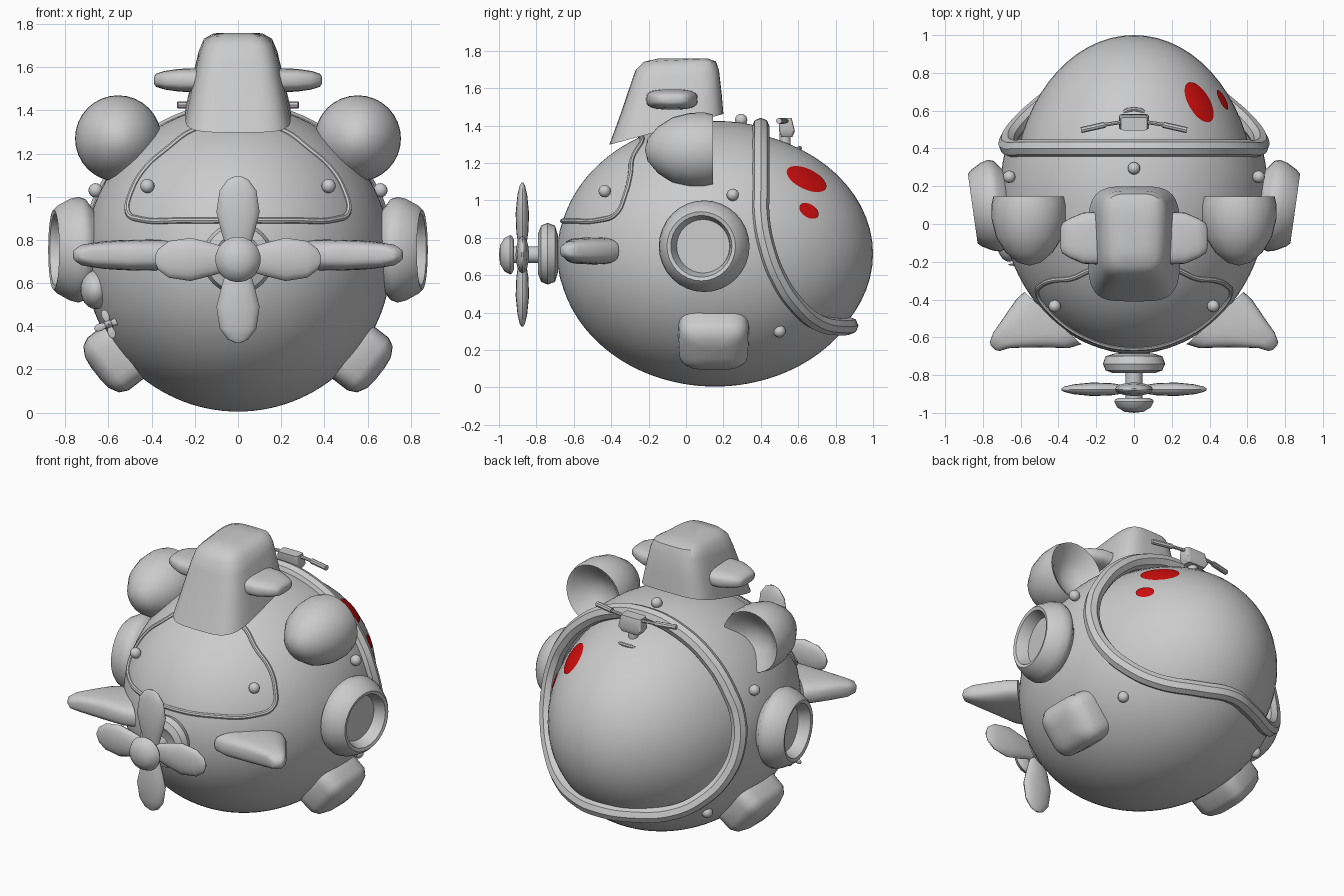
import bpy, bmesh
from math import sin, cos, pi, sqrt, copysign
from mathutils import Matrix, Vector

cube = bpy.data.objects.get("Cube")
if cube:
    bpy.data.objects.remove(cube)


def material(name, rgb):
    m = bpy.data.materials.new(name)
    m.use_nodes = True
    m.diffuse_color = (*rgb, 1)
    m.node_tree.nodes["Principled BSDF"].inputs["Base Color"].default_value = (*rgb, 1)
    return m


GREY = material("plain grey", (0.6, 0.6, 0.6))
RED = material("red", (0.65, 0.004, 0.004))
MIRROR = Matrix.Scale(-1, 4, (1, 0, 0))
SIDES = (("left", Matrix()), ("right", MIRROR))
CENTRE, HULL, GLASS = Vector((0, 0.155, 0.715)), (0.71, 0.84, 0.71), (0.64, 0.845, 0.665)


def smooth(ob, mat):
    ob.data.materials.append(mat)
    bpy.ops.object.select_all(action="DESELECT")
    ob.select_set(True)
    bpy.context.view_layer.objects.active = ob
    bpy.ops.object.shade_smooth_by_angle(angle=0.75)
    return ob


def finish(name, bm, place=Matrix(), mat=GREY):
    bm.transform(place)
    bmesh.ops.recalc_face_normals(bm, faces=bm.faces[:])
    mesh = bpy.data.meshes.new(name)
    bm.to_mesh(mesh)
    bm.free()
    ob = bpy.data.objects.new(name, mesh)
    bpy.context.collection.objects.link(ob)
    return smooth(ob, mat)


def frame(origin, axis, u):
    """Placement with local z along axis and local x along u."""
    z = Vector(axis).normalized()
    x = Vector(u)
    x = (x - z * x.dot(z)).normalized()
    m = Matrix((x, z.cross(x), z)).transposed().to_4x4()
    m.translation = origin
    return m


def ball(name, loc, radii, place=Matrix(), segments=24):
    bm = bmesh.new()
    bmesh.ops.create_uvsphere(bm, u_segments=segments, v_segments=segments // 2, radius=1)
    bm.transform(Matrix.Translation(loc) @ Matrix.Diagonal((*radii, 1)))
    return finish(name, bm, place)


def lathe(name, profile, place, mat=GREY, steps=32):
    bm = bmesh.new()
    vs = [bm.verts.new((r, 0, h)) for r, h in profile]
    es = [bm.edges.new(p) for p in zip(vs, vs[1:])]
    bmesh.ops.spin(bm, geom=vs + es, cent=(0, 0, 0), axis=(0, 0, 1), angle=2 * pi, steps=steps)
    bmesh.ops.remove_doubles(bm, verts=bm.verts[:], dist=1e-4)
    return finish(name, bm, place, mat)


def loft(name, sections, place, power=4, tilt=0, n=28):
    """Rounded sections (height, u, v, half width, half depth)."""
    bm = bmesh.new()
    rings = []
    for i, (h, u, v, ru, rv) in enumerate(sections):
        slope = tilt * (1 - i / (len(sections) - 1))
        ring = []
        for k in range(n):
            c, s = cos(2 * pi * k / n), sin(2 * pi * k / n)
            a = copysign(abs(c) ** (2 / power), c) * ru
            b = copysign(abs(s) ** (2 / power), s) * rv
            ring.append(bm.verts.new((u + a, v + b, h + slope * b)))
        rings.append(ring)
    for a, b in zip(rings, rings[1:]):
        for k in range(n):
            j = (k + 1) % n
            bm.faces.new((a[k], a[j], b[j], b[k]))
    bm.faces.new(rings[0])
    bm.faces.new(rings[-1])
    return finish(name, bm, place)


def tube(name, points, radius, cyclic=False):
    cu = bpy.data.curves.new(name, "CURVE")
    cu.dimensions = "3D"
    cu.bevel_depth, cu.bevel_resolution, cu.resolution_u = radius, 2, 6
    cu.use_fill_caps = True
    sp = cu.splines.new("BEZIER")
    sp.bezier_points.add(len(points) - 1)
    for bp, p in zip(sp.bezier_points, points):
        bp.co = p
        bp.handle_left_type = bp.handle_right_type = "AUTO"
    sp.use_cyclic_u = cyclic
    ob = bpy.data.objects.new(name, cu)
    bpy.context.collection.objects.link(ob)
    bpy.ops.object.select_all(action="DESELECT")
    ob.select_set(True)
    bpy.context.view_layer.objects.active = ob
    bpy.ops.object.convert(target="MESH")
    return smooth(bpy.context.view_layer.objects.active, GREY)


def hull_offset(axis, a, b):
    """Distance from the hull centre to its skin along axis, given the other two coordinates."""
    i, j = [k for k in range(3) if k != axis]
    rest = 1 - ((a - CENTRE[i]) / HULL[i]) ** 2 - ((b - CENTRE[j]) / HULL[j]) ** 2
    return HULL[axis] * sqrt(max(rest, 0))


def mirrored_loop(half):
    return half + [Vector((-p.x, p.y, p.z)) for p in reversed(half[1:-1])]


# Window rim, given as (y, z) down the side of the hull
rim = [(0.4, 1.395), (0.4, 1.35), (0.4, 1.22), (0.4, 1.05), (0.4, 0.92), (0.43, 0.75),
       (0.5, 0.57), (0.6, 0.43), (0.7, 0.35), (0.82, 0.325), (0.875, 0.33)]
half = [Vector((hull_offset(0, y, z), y, z)) for y, z in rim]
half[0].x = half[-1].x = 0
tube("window_rim", mirrored_loop(half), 0.047, True)


def rim_y(z):
    for (y1, z1), (y2, z2) in zip(rim[:-1], rim[1:-1]):
        if z1 >= z >= z2:
            return y1 + (y2 - y1) * (z1 - z) / (z1 - z2)
    return 0.4 if z > 1 else 9


# Hull, open behind the rim, with the domed window inside
hull = ball("hull", CENTRE, HULL, segments=120)
bm = bmesh.new()
bm.from_mesh(hull.data)
gone = [f for f in bm.faces if f.calc_center_median().y > rim_y(f.calc_center_median().z)]
bmesh.ops.delete(bm, geom=gone, context="FACES")
bm.to_mesh(hull.data)
bm.free()
ball("window_dome", CENTRE, GLASS, segments=64)

# Red spots on the window
for name, spot, size in (("large_spot", (0.35, 0.65, 1.12), 0.122), ("small_spot", (0.47, 0.66, 0.945), 0.06)):
    d = Vector(spot) - CENTRE
    d /= sqrt(sum((d[i] / GLASS[i]) ** 2 for i in range(3)))
    normal = Vector([d[i] / GLASS[i] ** 2 for i in range(3)]).normalized()
    place = frame(CENTRE + d + normal * 0.006, normal, (-0.15, 0.18, -0.12))
    dish = [(size * t, -(size * t) ** 2 / 1.4) for t in (0, 0.35, 0.7, 1)]
    lathe(name, dish, place @ Matrix.Diagonal((1, 0.7, 1, 1)), RED)

# Front hatch outline
hatch = [(0, 0.89), (0.25, 0.89), (0.45, 0.895), (0.51, 0.93), (0.49, 1.03), (0.43, 1.13),
         (0.33, 1.22), (0.2, 1.31), (0, 1.34)]
half = [Vector((x, CENTRE.y - hull_offset(1, x, z), z)) for x, z in hatch]
tube("hatch_outline", mirrored_loop(half), 0.014, True)

# Conning tower
loft("tower", [(1.38, 0, -0.105, 0.245, 0.305), (1.52, 0, -0.08, 0.215, 0.27), (1.66, 0, -0.06, 0.183, 0.236),
               (1.72, 0, -0.055, 0.16, 0.215), (1.75, 0, -0.055, 0.12, 0.17), (1.76, 0, -0.055, 0.06, 0.09)],
     Matrix(), tilt=0.27, n=40)

# Paired parts
for side, flip in SIDES:
    loft(side + "_tower_pod", [(0, 0, 0, 0.14, 0.055), (0.1, 0, 0, 0.135, 0.053), (0.17, 0, 0, 0.105, 0.043),
                               (0.21, 0, 0, 0.08, 0.03), (0.22, 0, 0, 0.05, 0.015)],
         flip @ frame((0.17, -0.075, 1.54), (1, 0, 0), (0, 1, 0)), 3)
    loft(side + "_front_fin", [(-0.03, 0, 0, 0.205, 0.072), (0.03, 0.02, 0, 0.19, 0.071), (0.13, 0.07, 0, 0.125, 0.065),
                               (0.24, 0.12, 0, 0.06, 0.05), (0.29, 0.125, 0, 0.035, 0.03), (0.3, 0.125, 0, 0.015, 0.01)],
         flip @ frame((0.45, -0.52, 0.73), (0.68, -0.74, 0), (0.74, 0.68, 0)), 3)
    loft(side + "_foot", [(-0.03, 0, 0, 0.155, 0.19), (0.06, 0, 0, 0.155, 0.185), (0.1, 0, 0, 0.135, 0.16),
                          (0.125, 0, 0, 0.09, 0.11), (0.132, 0, 0, 0.04, 0.05)],
         flip @ frame((0.555, 0.148, 0.262), (0.79, 0, -0.61), (0.61, 0, 0.79)))
    lathe(side + "_ear", [(0, 0.1), (0.09, 0.07), (0.165, 0), (0.19, -0.015), (0.2, 0.03), (0.198, 0.11),
                          (0.175, 0.2), (0.125, 0.28), (0.06, 0.335), (0, 0.35)],
          flip @ frame((0.555, 0.13, 1.27), (0, -1, 0), (1, 0, 0)))
    lathe(side + "_porthole", [(0.17, -0.06), (0.235, -0.01), (0.245, 0.02), (0.235, 0.06), (0.205, 0.115),
                               (0.185, 0.135), (0.165, 0.13), (0.15, 0.09), (0.143, 0.06), (0, 0.06)],
          flip @ frame((0.72, 0.1, 0.755), (1, -0.14, 0), (0, 0, 1)))
    for name, loc in (("front", (0.42, -0.435, 1.05)), ("side", (0.66, 0.25, 1.03)), ("rear", (0.5, 0.5, 0.3))):
        ball(f"{side}_{name}_rivet", loc, (0.033,) * 3, flip, 16)
ball("top_rivet", (0, 0.295, 1.43), (0.033,) * 3, segments=16)


# Propellers
def propeller(name, origin, scale, turn):
    for k in range(4):
        c, s = cos(turn + k * pi / 2), sin(turn + k * pi / 2)
        loft(f"{name}_blade_{k + 1}", [(0.04, 0, 0, 0.05, 0.02), (0.12, 0, 0, 0.075, 0.032), (0.22, 0, 0, 0.1, 0.036),
                                       (0.32, 0, 0, 0.085, 0.026), (0.37, 0, 0, 0.048, 0.014), (0.385, 0, 0, 0.015, 0.005)],
             frame(origin, (c, 0, s), (-s, 0, c)) @ Matrix.Scale(scale, 4), 2, n=16)


propeller("front", (0, -0.875, 0.71), 1, 0)
propeller("small", (-0.6, -0.215, 0.41), 0.18, 0.35)
ball("small_propeller_hub", (-0.6, -0.17, 0.41), (0.025, 0.07, 0.025), segments=16)
ball("side_motor", (-0.66, -0.08, 0.57), (0.07, 0.12, 0.09))
lathe("propeller_nose", [(0, 0), (0.08, 0), (0.1, 0.01), (0.105, 0.02), (0.09, 0.05), (0.05, 0.074), (0, 0.08)],
      frame((0, -0.92, 0.71), (0, -1, 0), (1, 0, 0)))
lathe("propeller_shaft", [(0, 0), (0.045, 0), (0.045, 0.26), (0, 0.26)],
      frame((0, -0.67, 0.71), (0, -1, 0), (1, 0, 0)), steps=16)
lathe("shaft_collar", [(0, -0.06), (0.1, -0.055), (0.15, -0.04), (0.165, 0), (0.15, 0.035), (0.11, 0.05),
                       (0.075, 0.03), (0, 0.03)], frame((0, -0.74, 0.715), (0, -1, 0), (1, 0, 0)))

# Handlebar behind the rim
loft("handlebar_block", [(0, 0, 0, 0.06, 0.03), (0.03, 0, 0, 0.08, 0.042), (0.1, 0, -0.01, 0.07, 0.035)],
     frame((0, 0.54, 1.34), (0, 0, 1), (1, 0, 0)), 8)
lathe("handlebar_post", [(0, 0), (0.03, 0), (0.03, 0.1), (0, 0.1)], Matrix.Translation((0, 0.53, 1.26)), steps=12)
for side, s in (("left", 1), ("right", -1)):
    tube(side + "_handlebar", [(s * 0.06, 0.54, 1.425), (s * 0.16, 0.525, 1.425)], 0.01)
    tube(side + "_grip", [(s * 0.155, 0.525, 1.425), (s * 0.28, 0.497, 1.425)], 0.016)
tube("window_latch", [(-0.06, 0.58, 1.265), (-0.04, 0.6, 1.275), (0.04, 0.6, 1.275), (0.06, 0.58, 1.265)], 0.012)
